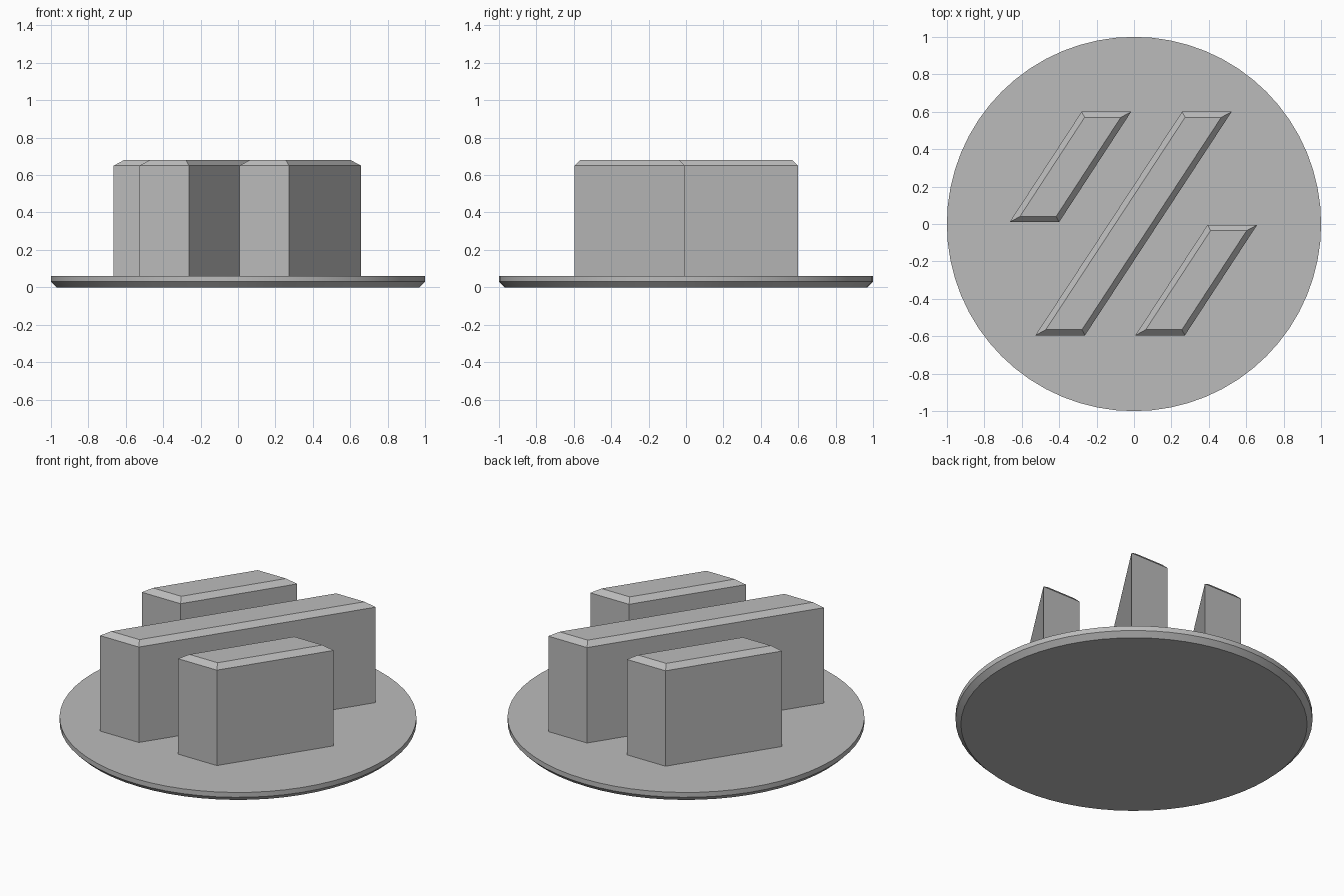
import bpy
import bmesh

cube = bpy.data.objects.get("Cube")
if cube:
    bpy.data.objects.remove(cube, do_unlink=True)

GREY = (0.5, 0.5, 0.5, 1.0)
grey = bpy.data.materials.new("plain grey")
grey.use_nodes = True
grey.diffuse_color = GREY
grey.node_tree.nodes["Principled BSDF"].inputs["Base Color"].default_value = GREY

PLATE_TOP = 0.06
CHAMFER = 0.03
BAR_TOP = 0.68


def add_object(name, bm):
    """Turn a bmesh into a linked grey object."""
    bmesh.ops.recalc_face_normals(bm, faces=bm.faces)
    mesh = bpy.data.meshes.new(name)
    bm.to_mesh(mesh)
    bm.free()
    mesh.materials.append(grey)
    obj = bpy.data.objects.new(name, mesh)
    bpy.context.collection.objects.link(obj)
    return obj


def extrude_up(bm, face, height):
    """Raise a face and return the new top face."""
    moved = bmesh.ops.extrude_face_region(bm, geom=[face])["geom"]
    verts = [g for g in moved if isinstance(g, bmesh.types.BMVert)]
    bmesh.ops.translate(bm, verts=verts, vec=(0, 0, height))
    return next(g for g in moved if isinstance(g, bmesh.types.BMFace))


# Round base plate, chamfered around its underside
bm = bmesh.new()
bmesh.ops.create_cone(bm, cap_ends=True, segments=64, radius1=1 - CHAMFER,
                      radius2=1, depth=CHAMFER)
bmesh.ops.translate(bm, verts=bm.verts, vec=(0, 0, CHAMFER / 2))
rim = max(bm.faces, key=lambda f: f.calc_center_median().z)
extrude_up(bm, rim, PLATE_TOP - CHAMFER)
bm.normal_update()
plate = add_object("base_plate", bm)
bpy.context.view_layer.objects.active = plate
plate.select_set(True)
bpy.ops.object.shade_smooth_by_angle(angle=0.5)
plate.select_set(False)


def slanted_bar(name, front_x, front_y, back_x, back_y, width=0.265):
    """Parallelogram block with a chamfered top; x values are its left edge."""
    bm = bmesh.new()
    corners = [(front_x, front_y), (front_x + width, front_y),
               (back_x + width, back_y), (back_x, back_y)]
    base = bm.faces.new([bm.verts.new((x, y, PLATE_TOP)) for x, y in corners])
    top = extrude_up(bm, base, BAR_TOP - CHAMFER - PLATE_TOP)
    bm.normal_update()
    bmesh.ops.inset_region(bm, faces=[top], thickness=CHAMFER,
                           use_even_offset=True)
    bmesh.ops.translate(bm, verts=top.verts, vec=(0, 0, CHAMFER))
    return add_object(name, bm)


# Three parallel slanted bars
slanted_bar("middle_bar", -0.527, -0.595, 0.257, 0.6)
slanted_bar("back_right_bar", -0.665, 0.01, -0.28, 0.6)
slanted_bar("front_left_bar", 0.007, -0.595, 0.393, -0.005)
